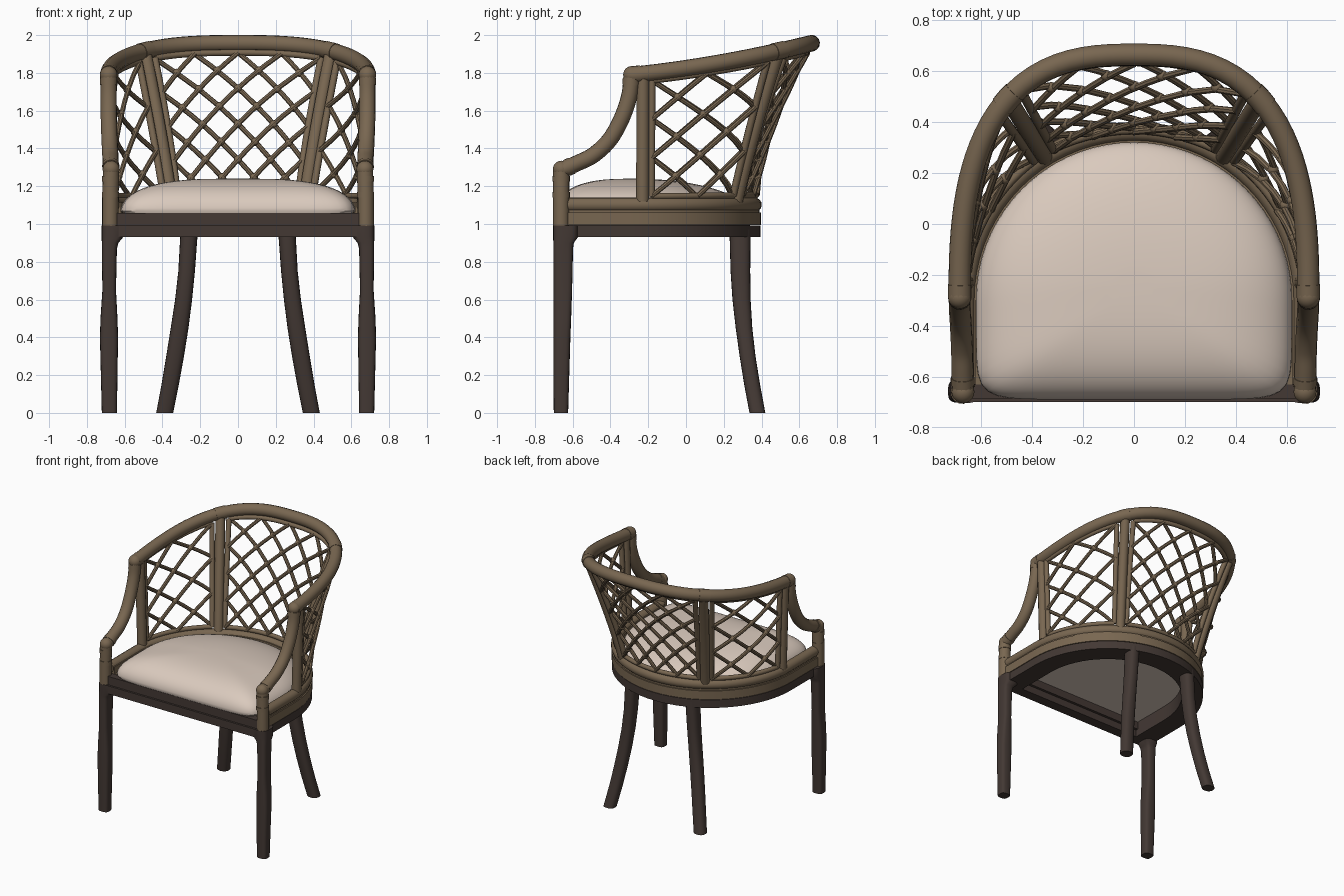
import bpy, bmesh, math
from mathutils import Vector as V, Matrix

if "Cube" in bpy.data.objects:
    bpy.data.objects.remove(bpy.data.objects["Cube"])


def material(name, col):
    m = bpy.data.materials.new(name)
    m.diffuse_color = (*col, 1)
    m.use_nodes = True
    m.node_tree.nodes["Principled BSDF"].inputs["Base Color"].default_value = m.diffuse_color
    return m


RATTAN = material("rattan brown", (0.19, 0.135, 0.082))
DARK = material("dark wood", (0.056, 0.040, 0.034))
FABRIC = material("cream fabric", (0.70, 0.59, 0.51))
YC = -0.30  # centre of the rounded back in plan


def finish(bm, name, mat):
    bmesh.ops.recalc_face_normals(bm, faces=bm.faces)
    me = bpy.data.meshes.new(name)
    bm.to_mesh(me)
    bm.free()
    me.materials.append(mat)
    me.polygons.foreach_set("use_smooth", [True] * len(me.polygons))
    me.set_sharp_from_angle(angle=math.radians(40))
    ob = bpy.data.objects.new(name, me)
    bpy.context.collection.objects.link(ob)
    return ob


def loft(bm, rings):
    """Skin closed rings of points and cap both ends."""
    vs = [[bm.verts.new(p) for p in r] for r in rings]
    n = len(vs[0])
    for a, b in zip(vs, vs[1:]):
        for i in range(n):
            bm.faces.new((a[i], a[(i + 1) % n], b[(i + 1) % n], b[i]))
    bm.faces.new(vs[0])
    bm.faces.new(vs[-1])


def tube(bm, pts, r, sides=12):
    """Round rod swept along a path."""
    pts = [V(p) for p in pts]
    rings, n = [], None
    for i, p in enumerate(pts):
        t = (pts[min(i + 1, len(pts) - 1)] - pts[max(i - 1, 0)]).normalized()
        n = t.orthogonal() if n is None else n - t * n.dot(t)
        n.normalize()
        b = t.cross(n)
        rings.append([p + r * (n * math.cos(a) + b * math.sin(a))
                      for a in (math.tau * k / sides for k in range(sides))])
    loft(bm, rings)


def ball(bm, p, r, sub=2):
    bmesh.ops.create_icosphere(bm, subdivisions=sub, radius=r, matrix=Matrix.Translation(p))


def spline(pts, n=6):
    """Catmull-Rom smoothing of a few control points."""
    P = [V(p) for p in pts]
    P = [2 * P[0] - P[1]] + P + [2 * P[-1] - P[-2]]
    out = []
    for a, b, c, d in zip(P, P[1:], P[2:], P[3:]):
        for k in range(n):
            t = k / n
            out.append(0.5 * (2 * b + (c - a) * t + (2 * a - 5 * b + 4 * c - d) * t * t
                              + (3 * b - a - 3 * c + d) * t ** 3))
    return out + [P[-2]]


def d_path(r, z, yf, n=36):
    """U-shaped plan outline: straight sides and a round back."""
    arc = [V((r * math.cos(math.pi * i / n), YC + r * math.sin(math.pi * i / n), z)) for i in range(n + 1)]
    return [V((r, yf, z))] + arc + [V((-r, yf, z))]


def band(name, r0, r1, z0, z1, yf, mat):
    bm = bmesh.new()
    loft(bm, list(zip(d_path(r0, z0, yf), d_path(r1, z0, yf), d_path(r1, z1, yf), d_path(r0, z1, yf))))
    return finish(bm, name, mat)


def box(name, x, y0, y1, z0, z1, mat):
    bm = bmesh.new()
    loft(bm, [[(s * x, y0, z0), (s * x, y1, z0), (s * x, y1, z1), (s * x, y0, z1)] for s in (-1, 1)])
    return finish(bm, name, mat)


def shell(deg, v, off=0.0):
    """Point on the flared back: v=0 on the seat rail, v=1 on the top rail."""
    a = math.radians(deg)
    c, s = math.cos(a), math.sin(a)
    rt = ((abs(c) / 0.685) ** 2.7 + (abs(s) / 0.965) ** 2.7) ** (-1 / 2.7)
    q = max(0, rt * s / 0.965)
    zt = 1.787 + 0.10 * q + 0.07 * q * q
    bend = min(1, max(0, (s - 0.83) / 0.15))  # the middle of the back curves, the sides are straight
    w = v + (v ** 1.6 - v) * (0.15 + 0.85 * bend)
    r = 0.668 + (rt - 0.668) * w + off
    return V((r * c, YC + r * s, 1.12 + (zt - 1.12) * v))


def mirror_x(p):
    return V((-p[0], p[1], p[2]))


# --- dark base: apron ring, front bars, legs
band("apron_ring", 0.54, 0.695, 0.93, 0.992, -0.69, DARK)
box("front_apron", 0.70, -0.70, -0.62, 0.93, 0.992, DARK)
band("seat_frame", 0.54, 0.64, 0.985, 1.055, -0.66, DARK)
box("front_seat_bar", 0.645, -0.685, -0.60, 0.985, 1.057, DARK)


def leg(name, rows, sx, power):
    bm = bmesh.new()
    rings = []
    for z, cx, cy, rx, ry in rows:
        ring = []
        for k in range(20):
            a = math.tau * k / 20
            c, s = math.cos(a), math.sin(a)
            ring.append((sx * (cx + rx * math.copysign(abs(c) ** power, c)),
                         cy + ry * math.copysign(abs(s) ** power, s), z))
        rings.append(ring)
    loft(bm, rings)
    finish(bm, name, DARK)


FRONT = [(0, .681, -.662, .040, .038), (.2, .682, -.660, .044, .042), (.4, .683, -.657, .048, .045),
         (.5, .683, -.655, .045, .047), (.65, .682, -.652, .036, .049), (.87, .681, -.650, .040, .052),
         (.90, .677, -.648, .044, .054), (.93, .665, -.638, .057, .066), (.992, .665, -.638, .057, .066)]
BACK = [(0, .388, .378, .045, .042), (.15, .359, .350, .046, .042), (.3, .333, .326, .047, .042),
        (.45, .309, .307, .047, .044), (.6, .288, .294, .045, .048), (.75, .272, .288, .044, .052),
        (.97, .258, .286, .046, .056)]
for side, sx in (("right", 1), ("left", -1)):
    leg("front_leg_" + side, FRONT, sx, 0.6)
    leg("back_leg_" + side, BACK, sx, 0.8)

# --- rattan seat rail: flat band below, round rail above
band("seat_rail_band", 0.60, 0.697, 0.996, 1.062, -0.63, RATTAN)
band("seat_rail_core", 0.62, 0.688, 1.06, 1.115, -0.63, RATTAN)
bm = bmesh.new()
tube(bm, d_path(0.663, 1.102, -0.64), 0.038, 14)
finish(bm, "seat_rail", RATTAN)

# --- domed cushion
bm = bmesh.new()
cy = -0.25


def edge_dist(x, y):
    """0 at the middle of the cushion, 1 on its rounded outline."""
    front = max(0, cy - y) / 0.44
    back = math.hypot(x, max(0, y - YC)) / 0.62
    return (front ** 9 + back ** 9) ** (1 / 9)


outline = [(-0.62 + 1.24 * k / 20, -0.69) for k in range(20)]
outline += [(0.62, -0.69 + 0.39 * k / 8) for k in range(8)]
outline += [(p.x, p.y) for p in d_path(0.62, 0, -0.69)[1:-1]] + [(-0.62, YC - 0.39 * k / 8) for k in range(1, 8)]
outline = [(x / max(1, edge_dist(x, y)), cy + (y - cy) / max(1, edge_dist(x, y))) for x, y in outline]
rings = [[V((x * .97, cy + (y - cy) * .97, 1.045)) for x, y in outline]]
for i in range(23):
    s = math.cos(math.radians(3.8 * i))
    ring = []
    for px, py in outline:
        x, y = px * s, cy + (py - cy) * s
        h = math.sqrt(max(0, 1 - min(1, edge_dist(x, y)) ** 3.2))
        ring.append(V((x, y, 1.07 + h * (0.17 - 0.10 * max(0, y + 0.25) ** 1.5))))
    rings.append(ring)
loft(bm, rings)
finish(bm, "seat_cushion", FABRIC)

# --- top rail with binding collars
bm = bmesh.new()
tube(bm, [shell(180 * i / 60, 1) for i in range(61)], 0.044, 14)
for d in (3, 58, 122, 177):
    tube(bm, [shell(d + k, 1) for k in (-2.2, 0, 2.2)], 0.047, 14)
finish(bm, "top_rail", RATTAN)

# --- arms and front arm posts
arm = spline([(.672, -.66, 1.285), (.674, -.575, 1.322), (.676, -.49, 1.365), (.680, -.405, 1.445),
              (.684, -.34, 1.56), (.685, -.30, 1.68), (.685, -.287, 1.79)])
post = [V((.676, -.661, 0.99)), V((.676, -.661, 1.15)), V((.672, -.66, 1.29))]
collars = [[V((.675, -.661, z)), V((.675, -.661, z + .03))] for z in (1.14, 1.225)]
collars += [arm[2:5], arm[-4:-1]]
for side, f in (("right", lambda p: V(p)), ("left", mirror_x)):
    bm = bmesh.new()
    tube(bm, [f(p) for p in arm], 0.043, 14)
    ball(bm, f(arm[-1]), 0.046, 3)
    finish(bm, "arm_" + side, RATTAN)
    bm = bmesh.new()
    tube(bm, [f(p) for p in post], 0.043, 14)
    ball(bm, f(post[-1]), 0.045, 3)
    for c in collars:
        tube(bm, [f(p) for p in c], 0.046, 14)
    finish(bm, "arm_post_" + side, RATTAN)

# --- uprights between the panels
bm = bmesh.new()
for d in (6, 58, 122, 174):
    tube(bm, [shell(d, k / 10) for k in range(11)], 0.035)
finish(bm, "uprights", RATTAN)


# --- lattice panels: frame rods, crossing diagonals and knots
def panel(name, d0, d1, n, m):
    lo, hi = 0.04, 0.94
    at = lambda u, v, off=0.0: shell(d0 + (d1 - d0) * u, lo + (hi - lo) * v, off)
    bm = bmesh.new()
    for u in (0, 1):
        tube(bm, [at(u, k / 10) for k in range(11)], 0.019, 10)
    for v in (0, 1):
        tube(bm, [at(k / 14, v) for k in range(15)], 0.017, 10)
    finish(bm, name + "_frame", RATTAN)
    bm = bmesh.new()
    for k in range(1 - m, n):
        u0, u1 = max(0, k / n), min(1, (k + m) / n)
        us = [u0 + (u1 - u0) * i / 8 for i in range(9)]
        tube(bm, [at(u, (n * u - k) / m, 0.008) for u in us], 0.0135, 8)
        tube(bm, [at(1 - u, (n * u - k) / m, -0.008) for u in us], 0.0135, 8)
        for j in range(1 - m, n):
            u, v = (n + k - j) / (2 * n), (n - k - j) / (2 * m)
            if 0.02 < u < 0.98 and 0.02 < v < 0.98:
                ball(bm, at(u, v), 0.022)
    finish(bm, name + "_lattice", RATTAN)


panel("back_panel", 61.7, 118.3, 4, 4)
panel("right_panel", 10, 54.3, 2, 3)
panel("left_panel", 125.7, 170, 2, 3)
